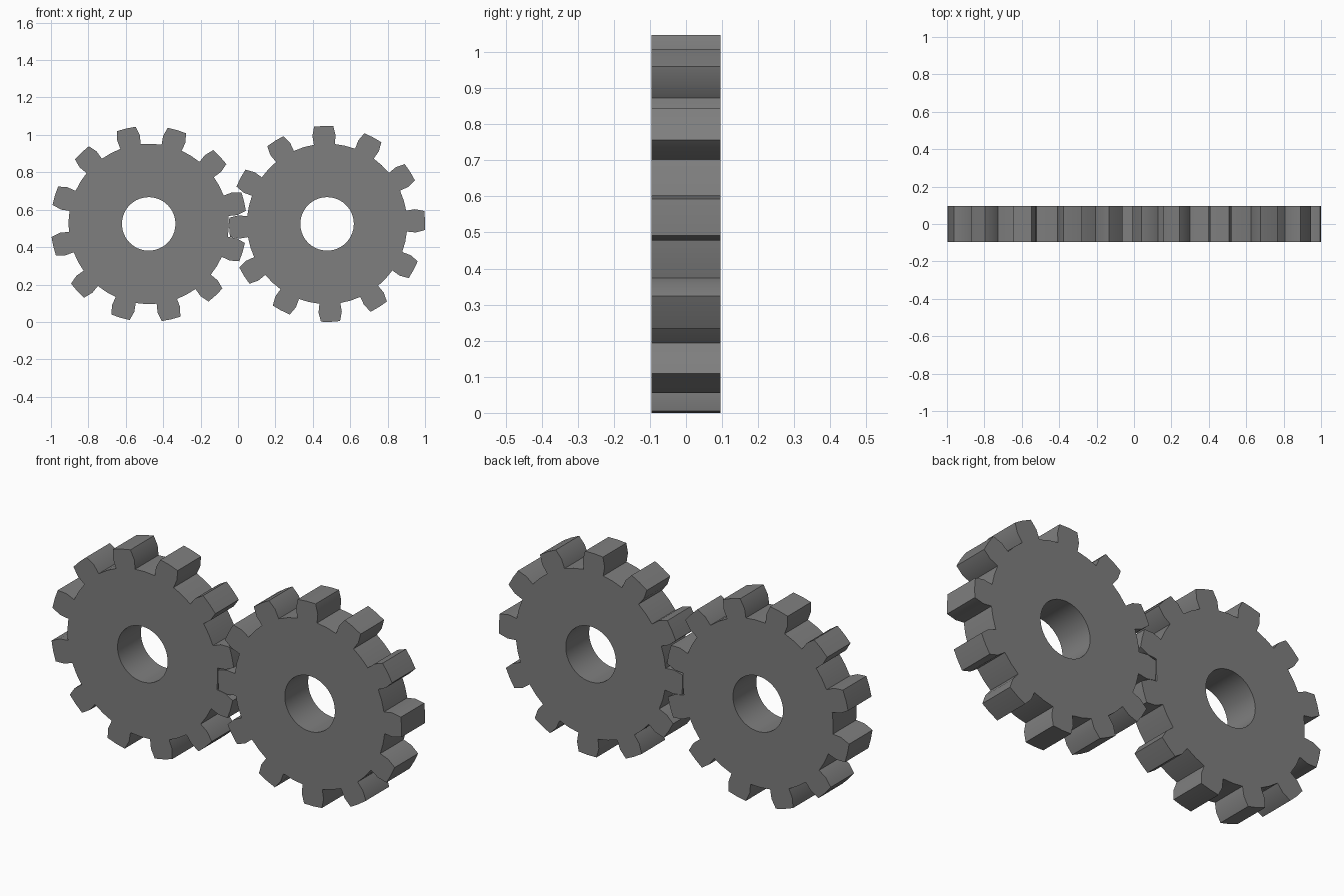
import bpy, bmesh
from math import sin, cos, tan, atan, radians, pi

if "Cube" in bpy.data.objects:
    bpy.data.objects.remove(bpy.data.objects["Cube"])

TEETH = 12
PITCH = 0.4764            # pitch radius
TIP = PITCH * 1.1         # tooth tip radius
ROOT = PITCH * 0.9        # root radius
BORE = 0.143              # hole radius
HALF = 0.0953             # half thickness
NARROW = atan(0.1 * tan(radians(20)) / 1.1)   # tooth tip narrowing
STEP = 2 * pi / TEETH / 4

steel = bpy.data.materials.new("dark_grey")
steel.diffuse_color = (0.21, 0.21, 0.21, 1)
steel.use_nodes = True
steel.node_tree.nodes["Principled BSDF"].inputs["Base Color"].default_value = steel.diffuse_color


def gear(name, cx, cz, phase):
    bm = bmesh.new()

    def pair(r, a):
        # front and back vertex at a polar position
        x, z = cx + r * cos(a), cz + r * sin(a)
        return bm.verts.new((x, -HALF, z)), bm.verts.new((x, HALF, z))

    n = TEETH * 4
    angles = [phase + (i - 1) * STEP for i in range(n)]
    bore = [pair(BORE, a) for a in angles]
    root = [pair(ROOT, a) for a in angles]

    def wall(p, q):
        bm.faces.new((p[0], q[0], q[1], p[1]))

    def caps(loop):
        bm.faces.new([p[0] for p in loop])
        bm.faces.new([p[1] for p in reversed(loop)])

    # disc with bore
    for i in range(n):
        j = (i + 1) % n
        wall(bore[j], bore[i])
        caps([bore[i], root[i], root[j], bore[j]])
        if i % 4 > 1:
            wall(root[i], root[j])

    # teeth: widest in angle up to the pitch circle, then tapered to the tip
    for k in range(0, n, 4):
        a = angles[k + 1]
        mid = [pair(PITCH, a + s * STEP) for s in (-1, 0, 1)]
        tip = [pair(TIP, a + s * (STEP - NARROW)) for s in (-1, 0, 1)]
        outline = [root[k], mid[0], *tip, mid[2], root[k + 2]]
        for p, q in zip(outline, outline[1:]):
            wall(p, q)
        for i in (0, 1):
            caps([root[k + i], mid[i], mid[i + 1], root[k + i + 1]])
            caps([mid[i], tip[i], tip[i + 1], mid[i + 1]])

    bmesh.ops.recalc_face_normals(bm, faces=bm.faces)
    mesh = bpy.data.meshes.new(name)
    bm.to_mesh(mesh)
    bm.free()
    mesh.materials.append(steel)
    obj = bpy.data.objects.new(name, mesh)
    bpy.context.collection.objects.link(obj)

    # smooth bore and tooth flanks, crisp rims
    bpy.ops.object.select_all(action='DESELECT')
    obj.select_set(True)
    bpy.context.view_layer.objects.active = obj
    bpy.ops.object.shade_smooth_by_angle(angle=radians(30))


gear("left_gear", -0.4775, 0.524, radians(13.2))
gear("right_gear", 0.4763, 0.524, radians(2))
